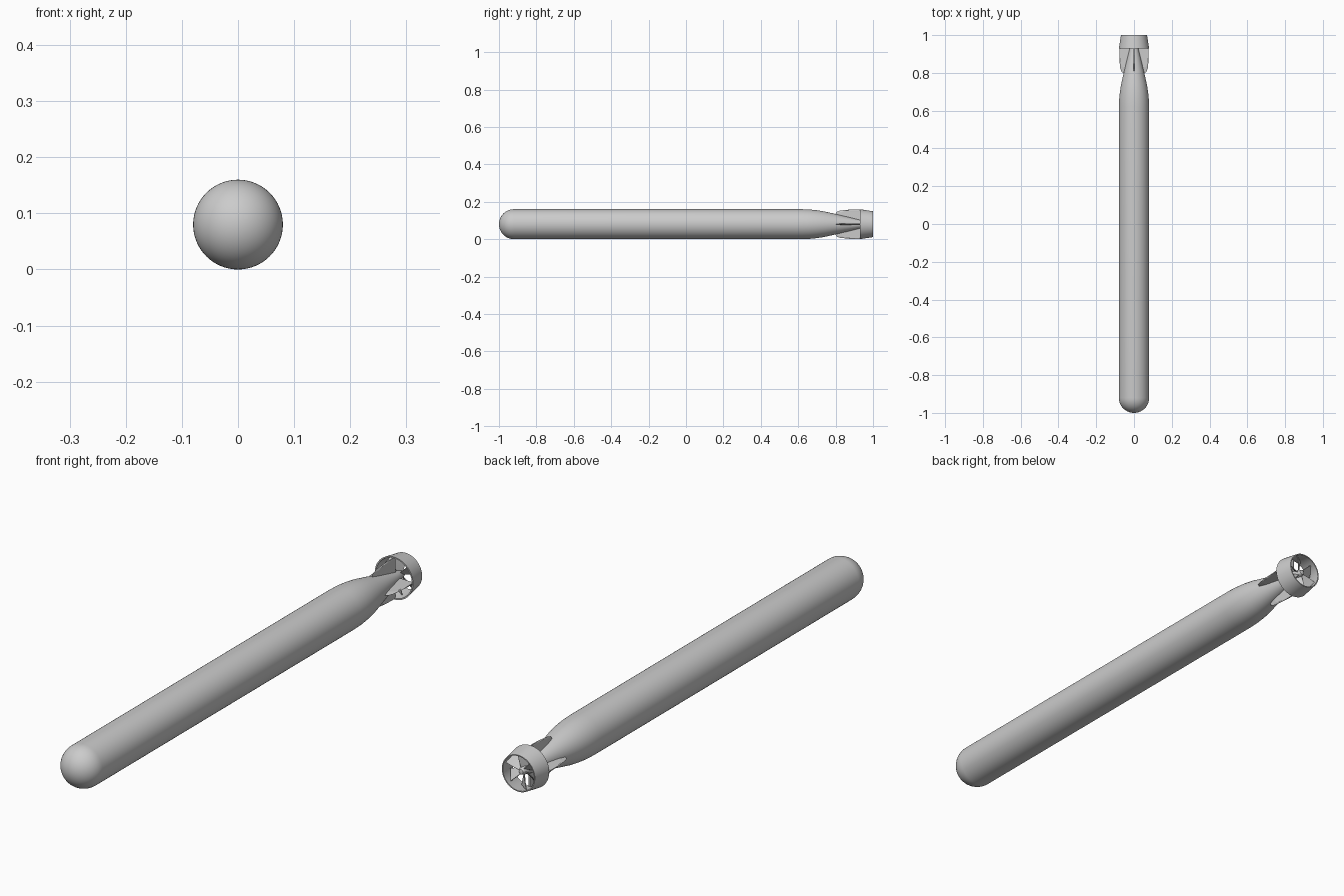
import bpy, bmesh, math
from mathutils import Matrix, Vector

if "Cube" in bpy.data.objects:
    bpy.data.objects.remove(bpy.data.objects["Cube"])

R = 0.08      # hull radius
ZC = 0.08     # axis height


def make(name, bm, smooth=True):
    bmesh.ops.recalc_face_normals(bm, faces=bm.faces)
    me = bpy.data.meshes.new(name)
    bm.to_mesh(me)
    bm.free()
    ob = bpy.data.objects.new(name, me)
    bpy.context.collection.objects.link(ob)
    ob.location.z = ZC
    if smooth:
        bpy.ops.object.select_all(action='DESELECT')
        ob.select_set(True)
        bpy.context.view_layer.objects.active = ob
        bpy.ops.object.shade_smooth_by_angle(angle=math.radians(35))
    return ob


def lathe(name, profile, closed=False, n=64):
    """Spin (y, radius) points around the y axis."""
    bm = bmesh.new()
    vs = [bm.verts.new((r, y, 0)) for y, r in profile]
    edges = [bm.edges.new(p) for p in zip(vs, vs[1:])]
    if closed:
        edges.append(bm.edges.new((vs[-1], vs[0])))
    bmesh.ops.spin(bm, geom=vs + edges, cent=(0, 0, 0), axis=(0, 1, 0),
                   angle=math.tau, steps=n, use_merge=True)
    bmesh.ops.remove_doubles(bm, verts=bm.verts, dist=1e-5)
    return make(name, bm)


def plate(bm, sections, rot):
    """Loft closed cross-sections of equal length, then turn about the y axis."""
    rings = [[bm.verts.new(rot @ Vector(p)) for p in s] for s in sections]
    for a, b in zip(rings, rings[1:]):
        for i in range(len(a)):
            j = (i + 1) % len(a)
            bm.faces.new((a[i], a[j], b[j], b[i]))
    bm.faces.new(rings[0])
    bm.faces.new(rings[-1])


# Hull: round nose, straight body, tapering tail cone
nose = [(-1 + R - R * math.cos(a), R * math.sin(a))
        for a in (math.pi / 2 * i / 14 for i in range(15))]
tail = [(0.62, 0.08), (0.66, 0.0785), (0.70, 0.0745), (0.74, 0.068),
        (0.78, 0.059), (0.82, 0.0495), (0.88, 0.035), (0.93, 0.023),
        (0.97, 0.015), (0.985, 0.009), (0.988, 0)]
lathe("hull", nose + tail)

# Shroud ring around the propeller
lathe("propeller_shroud", [(0.93, 0.08), (1.0, 0.069), (1.0, 0.065),
                           (0.93, 0.075)], closed=True)

# Four tail fins, tapered plates joining cone and shroud
bm = bmesh.new()
for k in range(4):
    rot = Matrix.Rotation(math.pi / 2 * k, 3, 'Y')
    sections = []
    for z, y0, y1, t in ((0.015, 0.78, 0.935, 0.004),
                         (0.066, 0.805, 0.935, 0.003),
                         (0.073, 0.825, 0.935, 0.003),
                         (0.078, 0.875, 0.935, 0.002)):
        m = y0 + 0.03
        sections.append([(0, y0, z), (t, m, z), (t, y1, z),
                         (-t, y1, z), (-t, m, z)])
    plate(bm, sections, rot)
make("tail_fins", bm, smooth=False)

# Twisted propeller blades inside the shroud
bm = bmesh.new()
BLADES = 6
for k in range(BLADES):
    rot = Matrix.Rotation(math.tau * k / BLADES, 3, 'Y')
    sections = []
    for z, w, pitch in ((0.01, 0.012, 60), (0.035, 0.018, 45),
                        (0.066, 0.024, 35)):
        c, s = math.cos(math.radians(pitch)), math.sin(math.radians(pitch))
        t = 0.0012
        sections.append([(u * c - v * s, 0.965 + u * s + v * c, z)
                         for u, v in ((-w, -t), (w, -t), (w, t), (-w, t))])
    plate(bm, sections, rot)
make("propeller_blades", bm)
